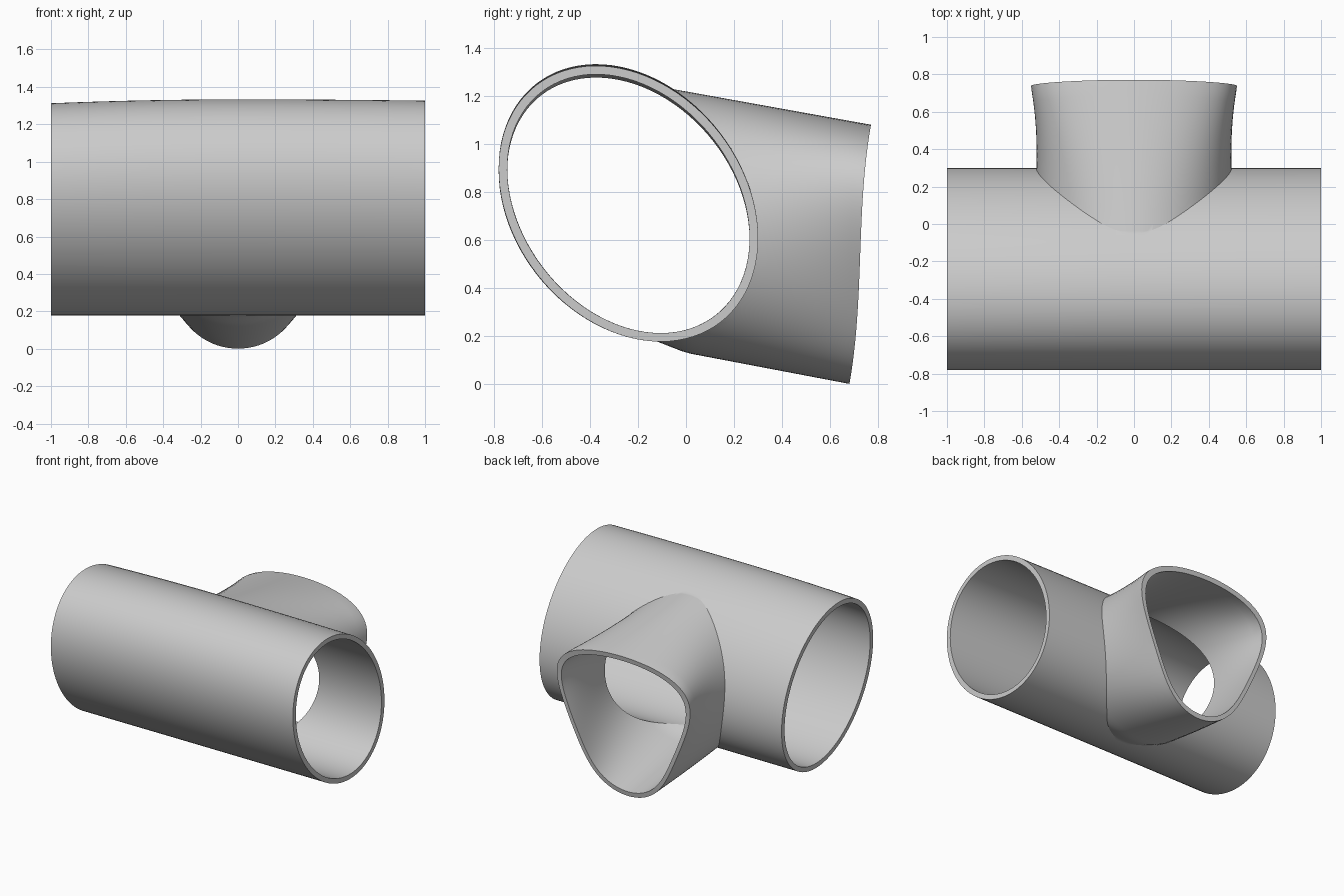
import bpy, bmesh, math

WALL = 0.036
SIDES = 96

cube = bpy.data.objects.get("Cube")
if cube:
    bpy.data.objects.remove(cube, do_unlink=True)

grey = bpy.data.materials.new("plain grey")
grey.use_nodes = True
colour = (0.6, 0.6, 0.6, 1)
grey.diffuse_color = colour
grey.node_tree.nodes["Principled BSDF"].inputs["Base Color"].default_value = colour


def loft(name, point, rings):
    """Closed solid through rings of point(step, angle); caps are made of strips."""
    bm = bmesh.new()
    loops = [[bm.verts.new(point(r / (rings - 1), math.tau * i / SIDES))
              for i in range(SIDES)] for r in range(rings)]
    for a, b in zip(loops, loops[1:]):
        for i in range(SIDES):
            j = (i + 1) % SIDES
            bm.faces.new((a[i], a[j], b[j], b[i]))
    for loop in (loops[0], loops[-1]):
        for i in range(SIDES // 2):
            strip = [loop[i], loop[i + 1], loop[-i - 1], loop[-i]]
            bm.faces.new(list(dict.fromkeys(strip)))
    bmesh.ops.recalc_face_normals(bm, faces=bm.faces)
    mesh = bpy.data.meshes.new(name)
    bm.to_mesh(mesh)
    bm.free()
    mesh.materials.append(grey)
    obj = bpy.data.objects.new(name, mesh)
    bpy.context.collection.objects.link(obj)
    return obj


def main_tube(inset, extra):
    """Tilted ellipse swept along x, dipping slightly towards the ends."""
    tilt = math.radians(37.5)
    major, minor = 0.628 - inset, 0.482 - inset

    def point(step, t):
        x = (2 * step - 1) * (1 + extra)
        u, w = major * math.cos(t), minor * math.sin(t)
        y = -0.24 - u * math.sin(tilt) + w * math.cos(tilt)
        z = 0.755 + u * math.cos(tilt) + w * math.sin(tilt)
        dip = 0.018 if x < 0 else 0.006
        return x, y, z - dip * x * x * (z - 0.18)
    return point


def branch_tube(inset, extra):
    """Ellipse at the root that turns into a rounded triangle at the mouth."""
    root = -0.25

    def point(step, t):
        v = math.cos(t)
        mouth = 0.726 + 0.02 * v + 0.025 * v ** 3 + extra
        y = root + (mouth - root) * step
        top = 1.08 + (0.775 - y) * 0.18 - inset
        bottom = (0.685 - y) * 0.19 + 0.2 * max(0, -y) + inset
        z = (top + bottom) / 2 + (top - bottom) / 2 * v
        morph = min(1, max(0, y / 0.73)) ** 1.5
        taper = 1 + morph * (0.86 + 0.4 * v + 0.3 * v * v - 1)
        width = 0.53 + 0.03 * morph - inset
        return width * math.sin(t) * taper, y, z
    return point


def combine(target, tool, operation):
    mod = target.modifiers.new(operation.lower(), "BOOLEAN")
    mod.operation, mod.solver, mod.object = operation, "EXACT", tool
    bpy.context.view_layer.objects.active = target
    bpy.ops.object.modifier_apply(modifier=mod.name)
    bpy.data.objects.remove(tool, do_unlink=True)


# Outer skin, then both bores
tee = loft("pipe_tee", main_tube(0, 0), 41)
combine(tee, loft("branch_outer", branch_tube(0, 0), 25), "UNION")
combine(tee, loft("main_bore", main_tube(WALL, 0.1), 41), "DIFFERENCE")
combine(tee, loft("branch_bore", branch_tube(WALL, 0.1), 25), "DIFFERENCE")

bpy.ops.object.select_all(action="DESELECT")
tee.select_set(True)
bpy.context.view_layer.objects.active = tee
bpy.ops.object.shade_smooth_by_angle(angle=math.radians(25))
